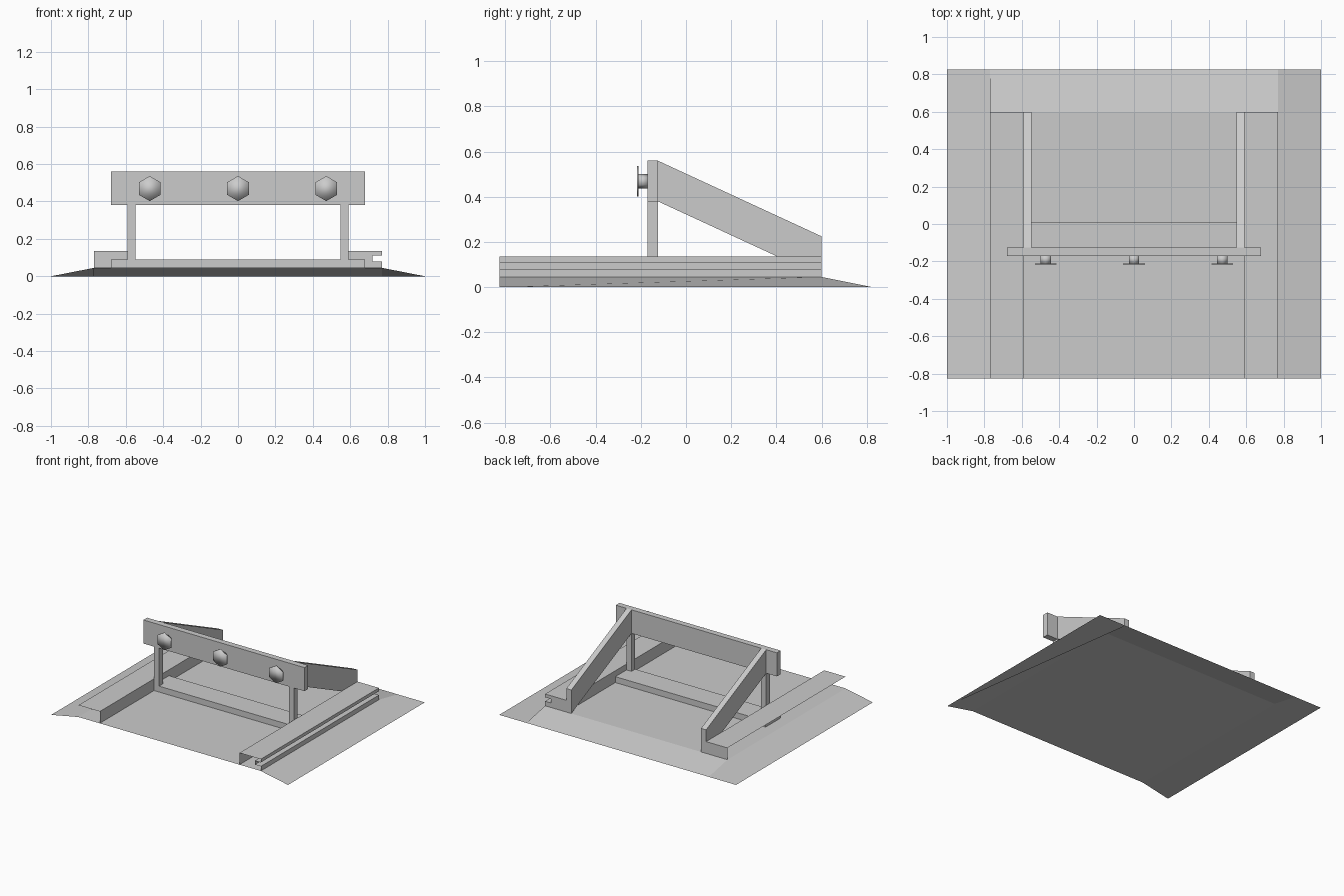
import bpy
import math

if "Cube" in bpy.data.objects:
    bpy.data.objects.remove(bpy.data.objects["Cube"])


def mesh_object(name, verts, faces):
    mesh = bpy.data.meshes.new(name)
    mesh.from_pydata(verts, [], faces)
    mesh.update()
    obj = bpy.data.objects.new(name, mesh)
    bpy.context.collection.objects.link(obj)
    return obj


def box(name, x0, x1, y0, y1, z0, z1):
    verts = [(x, y, z) for x in (x0, x1) for y in (y0, y1) for z in (z0, z1)]
    faces = [(0, 1, 3, 2), (4, 6, 7, 5), (0, 4, 5, 1),
             (2, 3, 7, 6), (0, 2, 6, 4), (1, 5, 7, 3)]
    return mesh_object(name, verts, faces)


def open_rail(name, profile):
    # (x, z) profile swept along y: open front and underside, capped back
    n = len(profile)
    verts = [(x, y, z) for y in (FRONT, RAIL_BACK) for x, z in profile]
    faces = [(i, i + n, i + n + 1, i + 1) for i in range(n - 1)]
    return verts, faces, n


def hex_prism(name, x, y0, y1, z, radius):
    # pointed-up hexagon, axis along y
    bpy.ops.mesh.primitive_cylinder_add(
        vertices=6, radius=radius, depth=y1 - y0,
        location=(x, (y0 + y1) / 2, z), rotation=(math.pi / 2, 0, 0))
    obj = bpy.context.object
    obj.name = name
    bpy.ops.object.shade_smooth()
    return obj


FRONT, BACK, RAIL_BACK = -0.825, 0.825, 0.6
DECK, RAIL_TOP = 0.045, 0.135
IN, OUT = 0.59, 0.77

# Base: thin sheet with ramps on the sides and back, open underneath
mesh_object("base_sheet", [
    (-1, FRONT, 0), (-OUT, FRONT, DECK), (OUT, FRONT, DECK), (1, FRONT, 0),
    (-OUT, RAIL_BACK, DECK), (OUT, RAIL_BACK, DECK),
    (-1, BACK, 0), (-OUT, BACK, 0), (OUT, BACK, 0), (1, BACK, 0)],
    [(1, 2, 5, 4), (4, 5, 8, 7), (2, 3, 9, 8, 5), (0, 1, 4, 7, 6)])

# Left rail: inner wall and top, open on the outer side
verts, faces, n = open_rail("left_rail", [
    (-OUT, DECK), (-OUT, RAIL_TOP), (-IN, RAIL_TOP), (-IN, DECK)])
faces = faces[1:] + [tuple(reversed(range(n, 2 * n)))]
mesh_object("left_rail", verts, faces)

# Right rail: grooved outer side
verts, faces, n = open_rail("right_rail", [
    (IN, DECK), (IN, RAIL_TOP), (OUT, RAIL_TOP), (OUT, 0.11),
    (0.72, 0.11), (0.72, 0.08), (OUT, 0.08), (OUT, DECK)])
faces.append(tuple(reversed(range(n, 2 * n))))
mesh_object("right_rail", verts, faces)

# Cross members
box("stop_board", -0.68, 0.68, -0.17, -0.125, 0.38, 0.56)
box("floor_beam", -0.68, 0.68, -0.17, 0.01, DECK, 0.09)

# Uprights and sloping braces on both sides
for side, sx in (("left", -1), ("right", 1)):
    x0, x1 = sorted((sx * 0.548, sx * IN))
    box(side + "_upright", x0, x1, -0.17, -0.125, DECK, 0.38)
    section = [(-0.125, 0.38), (RAIL_BACK, DECK), (RAIL_BACK, 0.225), (-0.125, 0.56)]
    verts = [(x, y, z) for x in (x0, x1) for y, z in section]
    mesh_object(side + "_brace", verts,
                [(3, 2, 1, 0), (4, 5, 6, 7)] +
                [(i, (i + 1) % 4, (i + 1) % 4 + 4, i + 4) for i in range(4)])

# Bumpers: thin hexagonal head on a short stem
for i, x in enumerate((-0.472, 0, 0.472)):
    hex_prism(f"bumper_head_{i + 1}", x, -0.217, -0.21, 0.469, 0.067)
    hex_prism(f"bumper_stem_{i + 1}", x, -0.212, -0.168, 0.469, 0.032)
